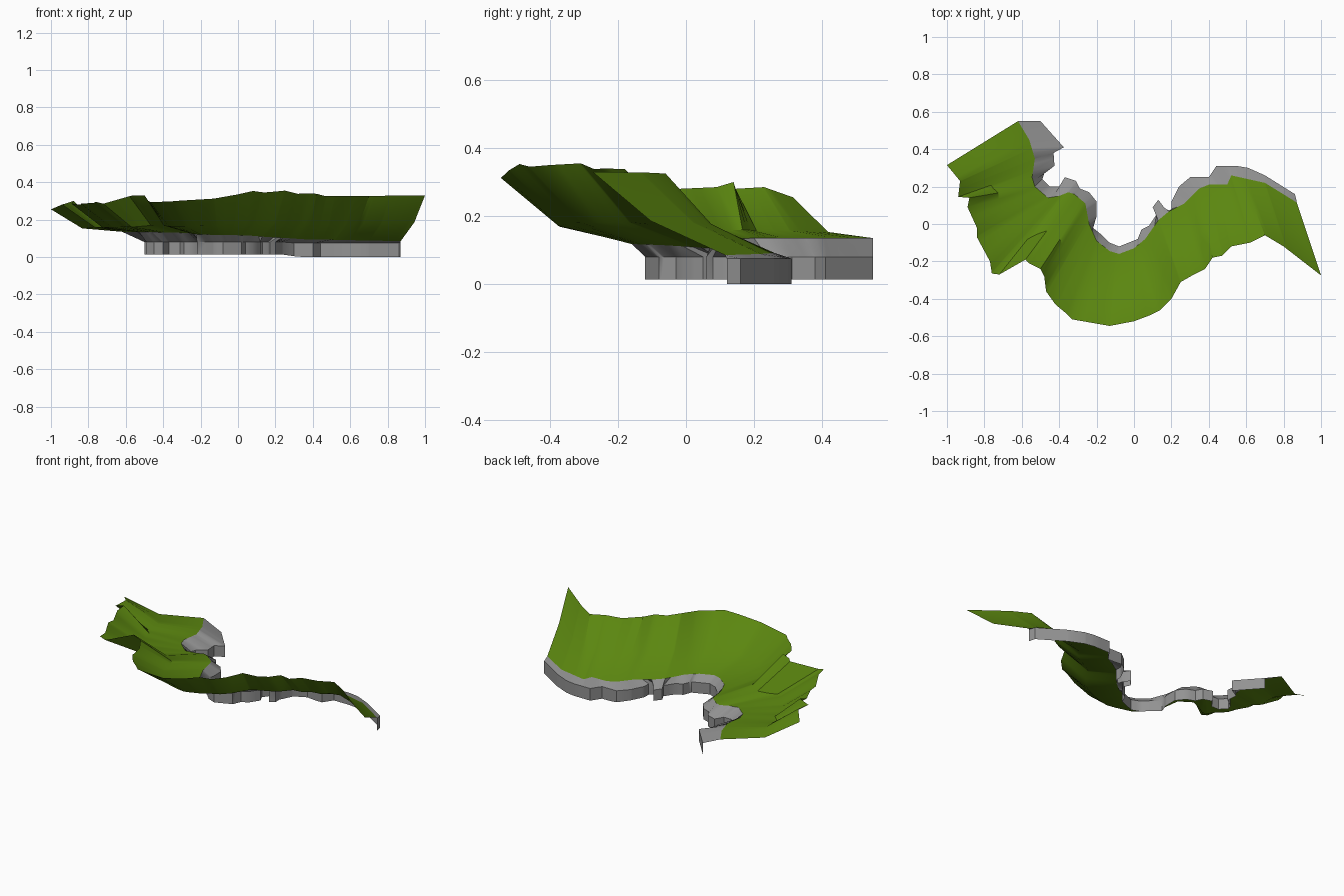
import bpy, bmesh
from mathutils import Vector

if "Cube" in bpy.data.objects:
    bpy.data.objects.remove(bpy.data.objects["Cube"])


def material(name, rgb):
    m = bpy.data.materials.new(name)
    m.diffuse_color = (*rgb, 1)
    m.use_nodes = True
    m.node_tree.nodes["Principled BSDF"].inputs["Base Color"].default_value = m.diffuse_color
    return m


GRASS = material("grass green", (0.105, 0.24, 0.005))
ROCK = material("rock grey", (0.29, 0.29, 0.29))


def line(pts):
    """Polyline -> (points, normalised arc-length knots)."""
    pts = [Vector((*p, 0)[:3]) for p in pts]
    k = [0.0]
    for a, b in zip(pts, pts[1:]):
        k.append(k[-1] + (b - a).length)
    return pts, [v / k[-1] for v in k]


def at(ln, u):
    pts, k = ln
    for i in range(len(k) - 1):
        if u <= k[i + 1] + 1e-6:
            return pts[i].lerp(pts[i + 1], (u - k[i]) / (k[i + 1] - k[i]))
    return pts[-1].copy()


stations = []   # each: base, cliff top, grass edge, mid slope, outer crest


def section(cliff, grass, outer, grass_z, bend):
    """Loft one stretch of the bank; grass_z and bend are (start, end)."""
    c, g, o = line(cliff), line(grass), line(outer)
    us = sorted(c[1] + g[1] + o[1] + [i / 6 for i in range(7)])
    us = [u for i, u in enumerate(us) if i == 0 or u - us[i - 1] > 0.004]
    for u in us:
        pc, pg, po = at(c, u), at(g, u), at(o, u)
        pg.z = grass_z[0] + (grass_z[1] - grass_z[0]) * u
        pc.z = 0.08 if pc.x < 0.3 else 0.075
        base = pc.copy()
        base.z = 0.013 * min(1, max(0, (0.32 - pc.x) / 0.06))
        b = bend[0] + (bend[1] - bend[0]) * u
        mid = pg.lerp(po, 0.56)
        mid.z = pg.z + (po.z - pg.z) * b
        st = (base, pc, pg, mid, po)
        if not stations or (stations[-1][1] - pc).length + (stations[-1][4] - po).length > 1e-4:
            stations.append(st)


# left headland
section([(-.50, .55), (-.375, .41), (-.43, .38), (-.425, .31), (-.48, .27), (-.49, .24)],
        [(-.62, .55), (-.56, .45), (-.53, .35), (-.545, .25), (-.53, .20)],
        [(-1, .315, .255), (-.93, .23, .285), (-.94, .145, .28), (-.88, .14, .30)],
        (.135, .135), (.15, .15))
# left cove
section([(-.49, .24), (-.45, .20), (-.40, .20), (-.37, .25), (-.31, .23), (-.29, .19)],
        [(-.53, .20), (-.46, .14), (-.40, .15), (-.35, .17), (-.32, .16)],
        [(-.88, .14, .30), (-.89, .09, .285), (-.84, -.02, .28), (-.84, -.07, .285),
         (-.77, -.20, .29), (-.76, -.265, .295), (-.72, -.27, .285), (-.58, -.19, .325)],
        (.135, .13), (.15, .2))
# folded shoulder
section([(-.29, .19), (-.24, .17), (-.20, .12), (-.20, .04), (-.22, -.02), (-.17, -.06)],
        [(-.32, .16), (-.26, .11), (-.24, 0), (-.20, -.09)],
        [(-.58, -.19, .325), (-.56, -.21, .33), (-.50, -.24, .33), (-.48, -.28, .30),
         (-.47, -.36, .295), (-.42, -.43, .295), (-.36, -.48, .297)],
        (.13, .12), (.2, .25))
# bottom of the bend
section([(-.17, -.06), (-.13, -.10), (-.08, -.12), (-.03, -.10), (.02, -.08), (.04, -.03)],
        [(-.20, -.09), (-.13, -.145), (-.08, -.16), (0, -.13), (.06, -.08)],
        [(-.36, -.48, .297), (-.33, -.51, .30), (-.13, -.545, .312), (0, -.52, .335),
         (.08, -.49, .353), (.14, -.46, .345), (.20, -.40, .35)],
        (.12, .115), (.25, .28))
# right rise, with a small spur of rock
section([(.04, -.03), (.08, -.01), (.12, .05), (.10, .09), (.13, .13), (.16, .09), (.17, .06),
         (.20, .08), (.20, .12), (.24, .20), (.30, .25)],
        [(.06, -.08), (.13, .02), (.19, .07), (.27, .11), (.35, .19)],
        [(.20, -.40, .35), (.25, -.31, .355), (.32, -.27, .338), (.38, -.24, .34), (.42, -.18, .338)],
        (.115, .095), (.28, .33))
# right headland
section([(.30, .25), (.40, .25), (.44, .31), (.55, .31), (.61, .30), (.70, .26), (.86, .16), (.87, .12)],
        [(.35, .19), (.40, .21), (.5, .21), (.52, .26), (.70, .22), (.87, .115)],
        [(.42, -.18, .338), (.47, -.17, .325), (.52, -.12, .325), (.62, -.10, .325),
         (.70, -.06, .325), (.80, -.12, .328), (1, -.275, .33)],
        (.095, .085), (.33, .41))


def strip(name, rows, mat):
    """Skin the chosen rows of every station into one surface."""
    bm = bmesh.new()
    grid = [[bm.verts.new(s[r]) for r in rows] for s in stations]
    for a, b in zip(grid, grid[1:]):
        for j in range(len(rows) - 1):
            bm.faces.new((a[j], a[j + 1], b[j + 1], b[j]))
    bmesh.ops.remove_doubles(bm, verts=bm.verts, dist=1e-5)
    me = bpy.data.meshes.new(name)
    bm.to_mesh(me)
    bm.free()
    me.materials.append(mat)
    ob = bpy.data.objects.new(name, me)
    bpy.context.collection.objects.link(ob)
    bpy.ops.object.select_all(action='DESELECT')
    ob.select_set(True)
    bpy.context.view_layer.objects.active = ob
    bpy.ops.object.shade_smooth_by_angle(angle=0.6)
    return ob


strip("rock_bank", (0, 1, 2), ROCK)        # cliff wall and rocky ledge
strip("grass_slope", (2, 3, 4), GRASS)     # hillside rising to the crest
